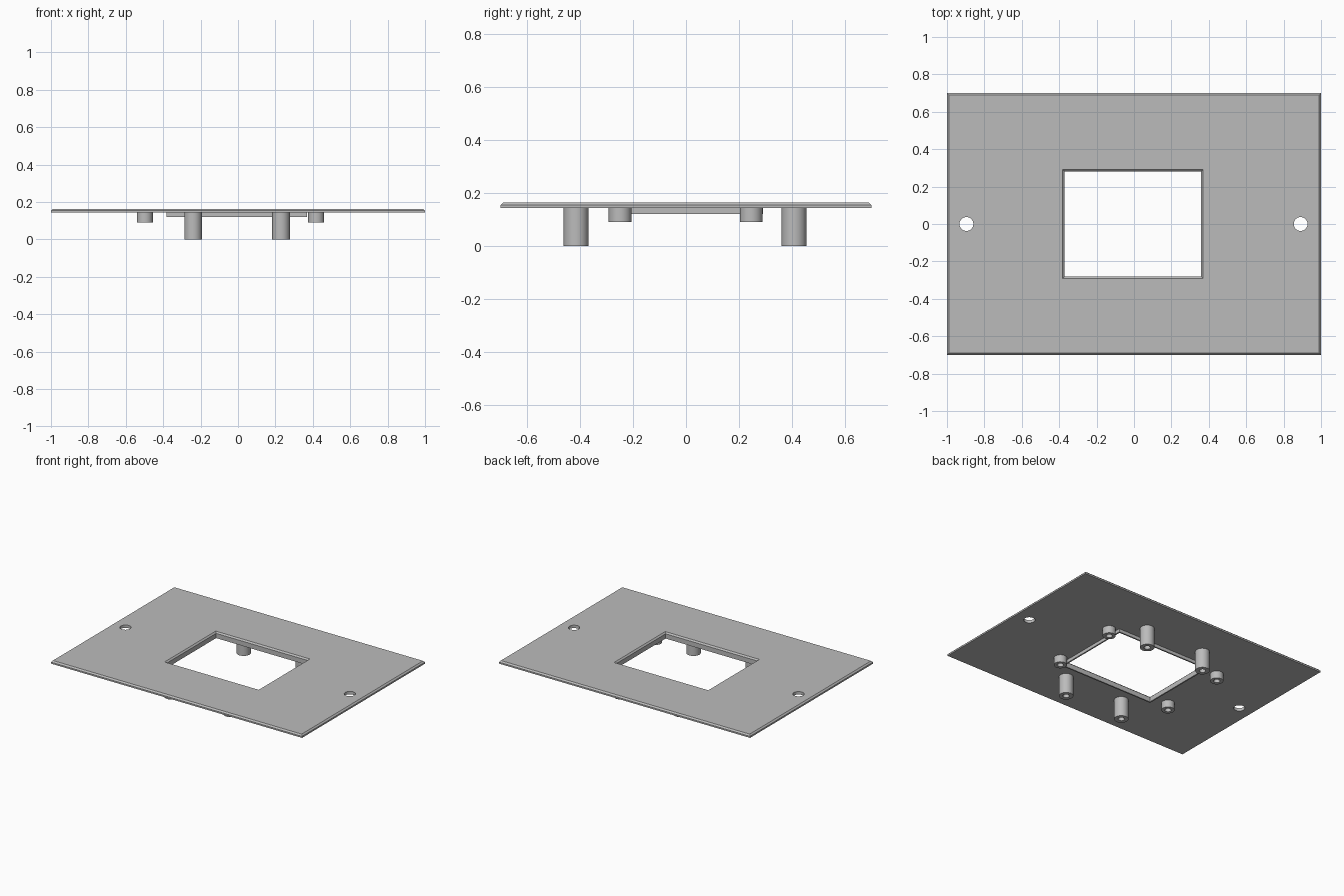
import bpy, bmesh, math

cube = bpy.data.objects.get("Cube")
if cube:
    bpy.data.objects.remove(cube, do_unlink=True)

grey = bpy.data.materials.new("light_grey")
grey.use_nodes = True
COLOUR = (0.5, 0.5, 0.5, 1)
grey.diffuse_color = COLOUR
grey.node_tree.nodes["Principled BSDF"].inputs["Base Color"].default_value = COLOUR

# Heights
PLATE_BOTTOM, CHAMFER_Z, PLATE_TOP, RIM_BOTTOM = 0.143, 0.154, 0.164, 0.12
WINDOW_X = -0.006


def rect(hx, hy, z, cx=0):
    return [(cx + sx * hx, sy * hy, z) for sx, sy in ((-1, -1), (1, -1), (1, 1), (-1, 1))]


def circle(r, z, n=32):
    return [(r * math.cos(2 * math.pi * i / n), r * math.sin(2 * math.pi * i / n), z)
            for i in range(n)]


def loft(name, rings, closed=True, location=(0, 0, 0), smooth=False):
    """Bridge successive rings; closed joins last to first, otherwise ends are capped."""
    bm = bmesh.new()
    loops = [[bm.verts.new(p) for p in ring] for ring in rings]
    pairs = list(zip(loops, loops[1:]))
    if closed:
        pairs.append((loops[-1], loops[0]))
    else:
        bm.faces.new(loops[0])
        bm.faces.new(loops[-1])
    for a, b in pairs:
        for i in range(len(a)):
            j = (i + 1) % len(a)
            bm.faces.new((a[i], a[j], b[j], b[i]))
    bmesh.ops.recalc_face_normals(bm, faces=bm.faces)
    mesh = bpy.data.meshes.new(name)
    bm.to_mesh(mesh)
    bm.free()
    mesh.materials.append(grey)
    obj = bpy.data.objects.new(name, mesh)
    obj.location = location
    bpy.context.collection.objects.link(obj)
    if smooth:
        bpy.ops.object.select_all(action="DESELECT")
        obj.select_set(True)
        bpy.context.view_layer.objects.active = obj
        bpy.ops.object.shade_smooth_by_angle(angle=math.radians(30))
    return obj


# Face plate with chamfered outer edge and chamfered window
plate = loft("face_plate", [
    rect(1, 0.7, PLATE_BOTTOM),
    rect(1, 0.7, CHAMFER_Z),
    rect(0.99, 0.69, PLATE_TOP),
    rect(0.375, 0.291, PLATE_TOP, WINDOW_X),
    rect(0.365, 0.281, CHAMFER_Z, WINDOW_X),
    rect(0.365, 0.281, PLATE_BOTTOM, WINDOW_X),
])

# Thin rim hanging below the window
loft("window_rim", [
    rect(0.365, 0.281, PLATE_BOTTOM, WINDOW_X),
    rect(0.365, 0.281, RIM_BOTTOM, WINDOW_X),
    rect(0.375, 0.291, RIM_BOTTOM, WINDOW_X),
    rect(0.375, 0.291, PLATE_BOTTOM, WINDOW_X),
])

# Mounting holes at both ends of the plate
cutters = [loft("hole_cutter", [circle(0.037, 0.1), circle(0.037, 0.2)], False, (x, 0, 0))
           for x in (-0.896, 0.891)]
for cutter in cutters:
    mod = plate.modifiers.new("mounting_hole", "BOOLEAN")
    mod.operation = "DIFFERENCE"
    mod.solver = "EXACT"
    mod.object = cutter
    cutter.hide_render = True
bpy.context.view_layer.objects.active = plate
for mod in list(plate.modifiers):
    bpy.ops.object.modifier_apply(modifier=mod.name)
for cutter in cutters:
    bpy.data.objects.remove(cutter, do_unlink=True)


# Hollow screw posts under the plate
def post(name, x, y, radius, bottom):
    top = PLATE_BOTTOM + 0.003
    loft(name, [circle(radius, top), circle(radius, bottom),
                circle(0.021, bottom), circle(0.021, PLATE_BOTTOM - 0.001)],
         False, (x, y, 0), smooth=True)


for side, tall_x, short_x in (("right", -0.24, -0.498), ("left", 0.23, 0.418)):
    for end, tall_y, short_y in (("front", -0.415, -0.249), ("back", 0.408, 0.246)):
        post(f"tall_post_{end}_{side}", tall_x, tall_y, 0.047, 0)
        post(f"short_post_{end}_{side}", short_x, short_y, 0.043, 0.09)
